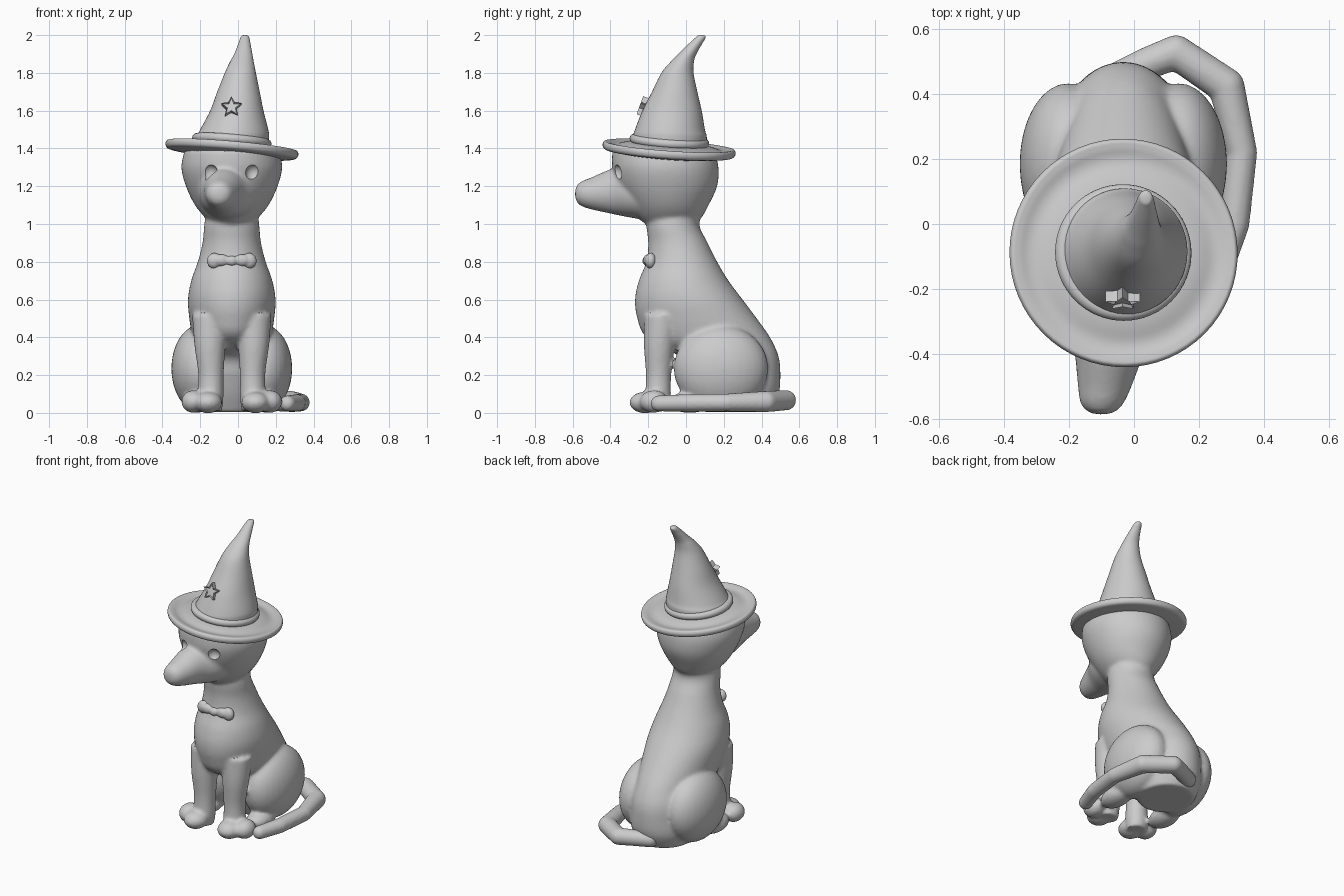
import bpy, bmesh, math
from mathutils import Matrix, Vector

cube = bpy.data.objects.get("Cube")
if cube:
    bpy.data.objects.remove(cube)

CX = -0.033          # body centre line
SIDES = (-1, 1)

clay = bpy.data.materials.new("light_grey_clay")
clay.use_nodes = True
clay.diffuse_color = (0.6, 0.6, 0.6, 1)
bsdf = clay.node_tree.nodes["Principled BSDF"]
bsdf.inputs["Base Color"].default_value = clay.diffuse_color
bsdf.inputs["Roughness"].default_value = 0.7


def ellipsoid(bm, centre, radii):
    m = Matrix.Translation(centre) @ Matrix.Diagonal((*radii, 1))
    bmesh.ops.create_uvsphere(bm, u_segments=32, v_segments=20, radius=1, matrix=m)


def smooth_rows(rows, steps=6):
    """Catmull-Rom interpolation of number rows."""
    out = []
    for i in range(len(rows) - 1):
        a, b, c, d = (rows[max(0, min(len(rows) - 1, i + k))] for k in (-1, 0, 1, 2))
        for s in range(steps):
            t = s / steps
            out.append([0.5 * (2 * q + (r - p) * t + (2 * p - 5 * q + 4 * r - w) * t * t
                               + (3 * q - p - 3 * r + w) * t ** 3)
                        for p, q, r, w in zip(a, b, c, d)])
    return out + [rows[-1]]


def loft(bm, rows, across="Y", n=48):
    """Skin ellipses (x, y, z, rx, rv); the second axis is Y or Z."""
    rings = []
    for x, y, z, rx, rv in smooth_rows(rows):
        ring = []
        for k in range(n):
            a = 2 * math.pi * k / n
            u, v = rx * math.cos(a), rv * math.sin(a)
            ring.append(bm.verts.new((x + u, y + v, z) if across == "Y" else (x + u, y, z + v)))
        rings.append(ring)
    for r, s in zip(rings, rings[1:]):
        for k in range(n):
            j = (k + 1) % n
            bm.faces.new((r[k], r[j], s[j], s[k]))
    bm.faces.new(rings[0])
    bm.faces.new(rings[-1])


def limb(bm, points):
    """Chain of balls and cones through (x, y, z, r)."""
    for *p, r in points:
        ellipsoid(bm, p, (r, r, r))
    for (*p, r), (*q, s) in zip(points, points[1:]):
        p, q = Vector(p), Vector(q)
        m = Matrix.Translation((p + q) / 2) @ (q - p).to_track_quat("Z", "Y").to_matrix().to_4x4()
        bmesh.ops.create_cone(bm, cap_ends=True, segments=32, radius1=r, radius2=s,
                              depth=(q - p).length, matrix=m)


def finish(bm, name):
    bmesh.ops.recalc_face_normals(bm, faces=bm.faces[:])
    mesh = bpy.data.meshes.new(name)
    bm.to_mesh(mesh)
    bm.free()
    ob = bpy.data.objects.new(name, mesh)
    bpy.context.collection.objects.link(ob)
    mesh.materials.append(clay)
    return ob


def activate(ob):
    bpy.ops.object.select_all(action="DESELECT")
    ob.select_set(True)
    bpy.context.view_layer.objects.active = ob


def apply_modifier(ob, kind, **settings):
    mod = ob.modifiers.new(kind.lower(), kind)
    for key, value in settings.items():
        setattr(mod, key, value)
    activate(ob)
    bpy.ops.object.modifier_apply(modifier=mod.name)


def fuse(ob, voxel, rounds):
    """Blend overlapping volumes into one soft skin."""
    apply_modifier(ob, "REMESH", mode="VOXEL", voxel_size=voxel)
    apply_modifier(ob, "SMOOTH", factor=0.5, iterations=rounds)
    for v in ob.data.vertices:
        v.co.z = max(0, v.co.z)


def shade(ob, angle=40):
    activate(ob)
    bpy.ops.object.shade_smooth_by_angle(angle=math.radians(angle))


def upright(rows):
    """Rows (z, front y, back y, half width) to ellipses on the centre line."""
    return [(CX, (f + b) / 2, z, w, (b - f) / 2) for z, f, b, w in rows]


# Body: torso, neck and head
bm = bmesh.new()
loft(bm, upright([
    (1.1, -.2, .1, .13), (1.0, -.21, .07, .145), (.9, -.2, .115, .155),
    (.8, -.21, .165, .18), (.7, -.25, .225, .215), (.6, -.27, .3, .232),
    (.5, -.258, .375, .225), (.4, -.21, .445, .21), (.3, -.04, .49, .2),
    (.2, 0, .5, .2), (.1, .04, .49, .2), (.005, .09, .44, .17)]))
loft(bm, upright([
    (1.39, -.39, .15, .25), (1.3, -.39, .172, .267), (1.2, -.36, .165, .243),
    (1.1, -.3, .12, .195), (1.03, -.25, .08, .135), (.99, -.2, .03, .07)]))

# Snout
loft(bm, [(-.04, -.15, 1.17, .18, .16), (-.055, -.3, 1.17, .15, .135),
          (-.075, -.4, 1.172, .108, .117), (-.09, -.5, 1.162, .083, .085),
          (-.098, -.55, 1.16, .068, .067), (-.1, -.578, 1.16, .045, .045),
          (-.1, -.588, 1.16, .01, .01)], across="Z")

# Haunches, front legs and paws
for s in SIDES:
    ellipsoid(bm, (CX + s * .17, .185, .235), (.15, .25, .23))
    loft(bm, [(CX + s * x, y, z, r, r) for z, x, y, r in (
        (.52, .11, -.12, .1), (.36, .115, -.14, .083), (.2, .11, -.145, .067),
        (.08, .112, -.148, .068), (.01, .112, -.15, .06))])
    ellipsoid(bm, (CX + s * .125, -.215, .055), (.075, .085, .057))
    ellipsoid(bm, (CX + s * .205, -.17, .06), (.062, .075, .06))
    ellipsoid(bm, (CX + s * .19, .02, .055), (.075, .12, .055))
body = finish(bm, "body")
fuse(body, .011, 7)

# Eye sockets
for s in SIDES:
    bm = bmesh.new()
    ellipsoid(bm, (CX + s * .115, -.375, 1.27), (.042, .04, .045))
    cutter = finish(bm, "eye_cutter")
    cutter.hide_render = True
    apply_modifier(body, "BOOLEAN", object=cutter, operation="DIFFERENCE", solver="EXACT")
    bpy.data.objects.remove(cutter)
shade(body)

# Tail curling round the left side
bm = bmesh.new()
limb(bm, [(-.05, .45, .065, .05), (.04, .495, .067, .05), (.13, .53, .067, .053),
          (.285, .425, .06, .056), (.333, .22, .055, .047), (.31, 0, .053, .046),
          (.262, -.145, .05, .042)])
tail = finish(bm, "tail")
fuse(tail, .009, 5)
shade(tail)

# Bow tie
bm = bmesh.new()
ellipsoid(bm, (CX, -.207, .805), (.032, .024, .027))
for s in SIDES:
    ellipsoid(bm, (CX + s * .055, -.2, .808), (.045, .026, .032))
    ellipsoid(bm, (CX + s * .092, -.187, .805), (.04, .03, .042))
bow = finish(bm, "bow_tie")
fuse(bow, .006, 4)
shade(bow)

# Hat brim with a rolled edge, tilted
tilt = (-.07, .085, 0)
bm = bmesh.new()
loft(bm, [(0, 0, z, r, r) for r, z in (
    (.02, .04), (.2, .035), (.28, .018), (.325, .026), (.346, .026), (.353, .008),
    (.343, -.012), (.31, -.02), (.2, -.032), (.02, -.035))], n=64)
brim = finish(bm, "hat_brim")
brim.location, brim.rotation_euler = (-.033, -.09, 1.388), tilt
shade(brim, 60)

# Hat band
bpy.ops.mesh.primitive_torus_add(location=(-.033, -.088, 1.44), rotation=tilt, major_radius=.187,
                                 minor_radius=.024, major_segments=64, minor_segments=16)
band = bpy.context.object
band.name = "hat_band"
band.data.materials.append(clay)
shade(band, 60)

# Hat crown with a bent tip: (z, left, right, front, back)
crown_rows = [
    (1.39, -.22, .16, -.28, .105), (1.46, -.22, .165, -.28, .11), (1.5, -.2, .16, -.27, .1),
    (1.6, -.147, .135, -.23, .083), (1.7, -.11, .115, -.18, .06), (1.8, -.07, .095, -.13, .04),
    (1.86, -.042, .083, -.08, .042), (1.9, -.02, .076, -.04, .055), (1.95, 0, .067, .01, .083),
    (1.985, .012, .06, .048, .103), (1.997, .021, .053, .062, .099), (2, .033, .043, .078, .088)]
bm = bmesh.new()
loft(bm, [((a + b) / 2, (f + k) / 2, z, (b - a) / 2, (k - f) / 2) for z, a, b, f, k in crown_rows])
shade(finish(bm, "hat_crown"), 60)

# Star with a raised rim
bm = bmesh.new()
points = []
for k in range(10):
    r, a = (.028 if k % 2 else .056), math.pi / 2 + k * math.pi / 5
    points.append(bm.verts.new((r * math.cos(a), r * math.sin(a), 0)))
face = bm.faces.new(points)
top = bmesh.ops.extrude_face_region(bm, geom=[face])["geom"]
bmesh.ops.translate(bm, vec=(0, 0, .035), verts=[v for v in top if isinstance(v, bmesh.types.BMVert)])
lid = [f for f in top if isinstance(f, bmesh.types.BMFace)]
bmesh.ops.recalc_face_normals(bm, faces=bm.faces[:])
bmesh.ops.inset_region(bm, faces=lid, thickness=.007, depth=0)
bmesh.ops.translate(bm, vec=(0, 0, -.01), verts=list(lid[0].verts))
star = finish(bm, "hat_star")
star.location, star.rotation_euler = (-.035, -.213, 1.612), (math.radians(70), 0, 0)
